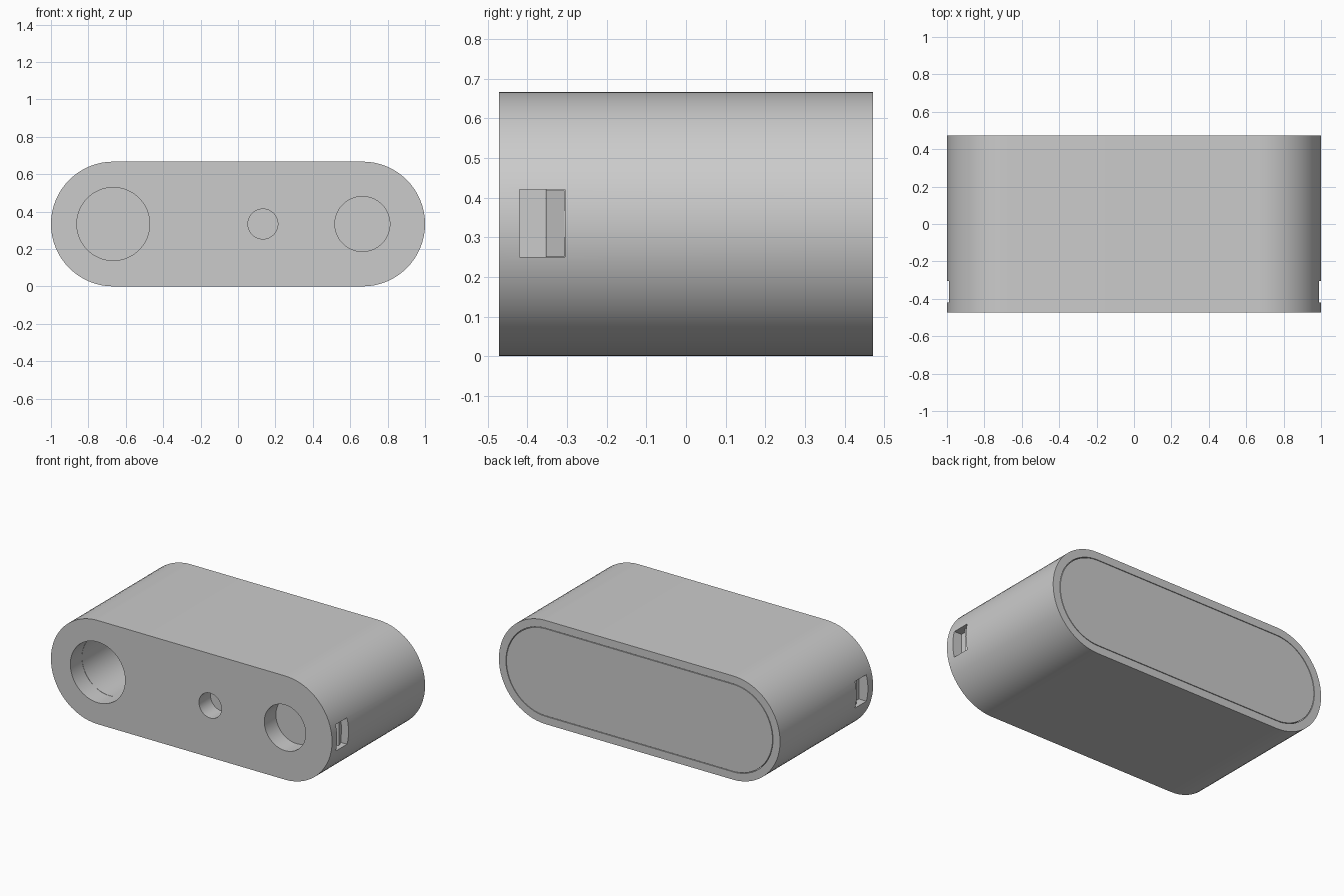
import bpy, bmesh, math

if "Cube" in bpy.data.objects:
    bpy.data.objects.remove(bpy.data.objects["Cube"])

R, CX, HALF = 0.3335, 0.6665, 0.4725   # end radius, end centre, half depth
ZC = R
WALL, GAP = 0.05, 0.004
FLOOR = -0.355                          # inner face of the front plate


def prism(name, points, y0, y1):
    """Extrude an x-z outline from y0 to y1."""
    bm = bmesh.new()
    face = bm.faces.new([bm.verts.new((x, y0, z)) for x, z in points])
    ext = bmesh.ops.extrude_face_region(bm, geom=[face])
    verts = [v for v in ext["geom"] if isinstance(v, bmesh.types.BMVert)]
    bmesh.ops.translate(bm, verts=verts, vec=(0, y1 - y0, 0))
    bmesh.ops.recalc_face_normals(bm, faces=bm.faces)
    mesh = bpy.data.meshes.new(name)
    bm.to_mesh(mesh)
    bm.free()
    obj = bpy.data.objects.new(name, mesh)
    bpy.context.collection.objects.link(obj)
    return obj


def stadium(r, n=32):
    pts = []
    for cx, start in ((CX, -90), (-CX, 90)):
        for i in range(n + 1):
            a = math.radians(start + 180 * i / n)
            pts.append((cx + r * math.cos(a), ZC + r * math.sin(a)))
    return pts


def circle(cx, r, n=64):
    return [(cx + r * math.cos(math.tau * i / n), ZC + r * math.sin(math.tau * i / n))
            for i in range(n)]


def rect(x0, x1, z0, z1):
    return [(x0, z0), (x1, z0), (x1, z1), (x0, z1)]


def cut(obj, cutters):
    bpy.context.view_layer.objects.active = obj
    for c in cutters:
        mod = obj.modifiers.new("cut", "BOOLEAN")
        mod.operation, mod.solver, mod.object = "DIFFERENCE", "EXACT", c
        bpy.ops.object.modifier_apply(modifier=mod.name)
        bpy.data.objects.remove(c)


def smooth(obj):
    bpy.ops.object.select_all(action="DESELECT")
    obj.select_set(True)
    bpy.context.view_layer.objects.active = obj
    bpy.ops.object.shade_smooth_by_angle(angle=math.radians(30))


# Outer shell: open at the back, with three front openings and two side windows
shell = prism("outer_shell", stadium(R), -HALF, HALF)
cutters = [prism("cavity_cutter", stadium(R - WALL), FLOOR, HALF + 0.1)]
for x, r in ((-0.667, 0.195), (0.133, 0.08), (0.665, 0.147)):
    cutters.append(prism("hole_cutter", circle(x, r), -HALF - 0.1, FLOOR + 0.05))
for s in (-1, 1):
    x0, x1 = sorted((s * 0.935, s * 1.1))
    cutters.append(prism("window_cutter", rect(x0, x1, 0.25, 0.42), -0.42, -0.305))
cut(shell, cutters)
smooth(shell)

# Insert closing the back, with a deep bore behind the large opening
insert = prism("back_insert", stadium(R - WALL - GAP), FLOOR + 0.002, HALF)
cut(insert, [prism("bore_cutter", circle(-0.667, 0.195), -HALF, 0.35)])
smooth(insert)

# Snap clips showing in the side windows: ramps that are high towards the front
for s, side in ((-1, "left"), (1, "right")):
    clip = prism(side + "_snap_clip", rect(*sorted((s * 0.92, s * 0.965)), 0.252, 0.418),
                 FLOOR + 0.002, -0.307)
    for v in clip.data.vertices:
        if abs(v.co.x) > 0.95 and v.co.y > -0.33:
            v.co.x = s * 0.948
